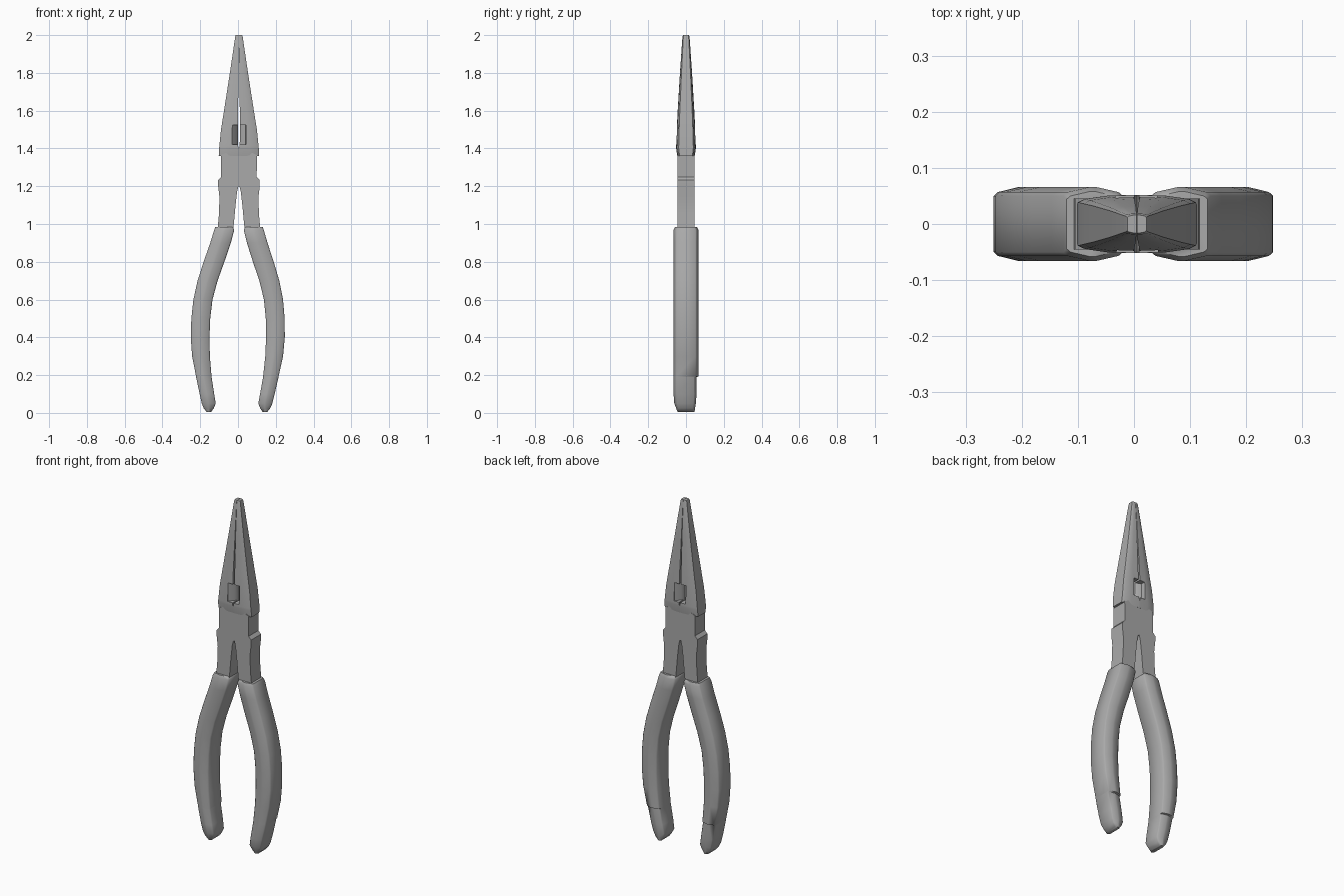
import bpy, bmesh, math

cube = bpy.data.objects.get("Cube")
if cube:
    bpy.data.objects.remove(cube, do_unlink=True)

CX = 0.005  # centre line of the head

steel = bpy.data.materials.new("grey")
steel.use_nodes = True
GREY = (0.4, 0.4, 0.4, 1)
steel.diffuse_color = GREY
steel.node_tree.nodes["Principled BSDF"].inputs["Base Color"].default_value = GREY


def loft(name, rings):
    """Closed solid through rings of equal point count."""
    bm = bmesh.new()
    rows = [[bm.verts.new(p) for p in ring] for ring in rings]
    n = len(rows[0])
    for a, b in zip(rows, rows[1:]):
        for i in range(n):
            j = (i + 1) % n
            bm.faces.new((a[i], a[j], b[j], b[i]))
    bm.faces.new(rows[0])
    bm.faces.new(rows[-1])
    bmesh.ops.recalc_face_normals(bm, faces=bm.faces)
    mesh = bpy.data.meshes.new(name)
    bm.to_mesh(mesh)
    bm.free()
    mesh.materials.append(steel)
    obj = bpy.data.objects.new(name, mesh)
    bpy.context.collection.objects.link(obj)
    return obj


def activate(obj):
    bpy.ops.object.select_all(action='DESELECT')
    obj.select_set(True)
    bpy.context.view_layer.objects.active = obj


def smooth(obj, degrees):
    activate(obj)
    bpy.ops.object.shade_smooth_by_angle(angle=math.radians(degrees))


# Handles: z, inner x, outer x, front depth, back depth
HANDLE = [
    (0.005, 0.142, 0.166, 0.045, 0.045),
    (0.025, 0.128, 0.182, 0.052, 0.048),
    (0.050, 0.118, 0.192, 0.062, 0.052),
    (0.100, 0.126, 0.203, 0.066, 0.056),
    (0.190, 0.140, 0.222, 0.066, 0.056),
    (0.193, 0.140, 0.222, 0.066, 0.066),
    (0.300, 0.149, 0.243, 0.066, 0.066),
    (0.400, 0.151, 0.250, 0.066, 0.066),
    (0.500, 0.147, 0.247, 0.066, 0.066),
    (0.600, 0.135, 0.236, 0.066, 0.066),
    (0.700, 0.108, 0.214, 0.066, 0.066),
    (0.800, 0.072, 0.182, 0.066, 0.066),
    (0.900, 0.038, 0.147, 0.066, 0.066),
    (0.968, 0.020, 0.126, 0.066, 0.066),
    (0.984, 0.028, 0.120, 0.058, 0.058),
]


def handle_ring(side, z, inner, outer, front, back):
    c, h = (inner + outer) / 2, (outer - inner) / 2
    skew = 0.023 * (z - 0.5) if side > 0 else 0
    quarter = [(1, 0.76), (0.86, 0.86), (0.1, 1)]
    half = quarter + [(-u, v) for u, v in reversed(quarter)]
    pts = [(u, v * back) for u, v in half]
    pts += [(u, -v * front) for u, v in reversed(half)]
    return [(side * (c + u * h) + skew, y, z) for u, y in pts]


for side, label in ((1, "left"), (-1, "right")):
    smooth(loft(label + "_handle", [handle_ring(side, *row) for row in HANDLE]), 62)

# Pivot block with the two shanks, cut from one flat profile
half_profile = [
    (0.030, 1.395), (0.095, 1.365), (0.094, 1.25), (0.110, 1.232), (0.110, 1.20),
    (0.103, 1.14), (0.106, 1.05), (0.116, 0.94), (0.035, 0.94), (0.027, 1.00),
    (0.018, 1.10), (0.010, 1.17), (0.003, 1.198),
]
outline = half_profile + [(-x, z) for x, z in reversed(half_profile)]
body = loft("pivot_body", [[(CX + x, y, z) for x, z in outline] for y in (-0.045, 0.045)])
smooth(body, 25)

# Jaws: z, half gap, half width, half depth
JAW = [
    (1.360, 0.000, 0.107, 0.046),
    (1.400, 0.000, 0.105, 0.052),
    (1.412, 0.004, 0.104, 0.052),
    (1.500, 0.005, 0.095, 0.049),
    (1.600, 0.0045, 0.079, 0.044),
    (1.800, 0.002, 0.048, 0.032),
    (1.990, 0.0006, 0.020, 0.019),
    (2.000, 0.0006, 0.017, 0.016),
]


def jaw_ring(side, z, gap, w, t):
    half = [(gap, t), (w * 0.5, t * 0.97), (w * 0.88, t * 0.86), (w, t * 0.74)]
    pts = half + [(x, -y) for x, y in reversed(half)]
    return [(CX + side * x, y, z) for x, y in pts]


# Cutter pocket: a sloped recess on the front, turned half round for the back
pocket = [(-0.036, -0.08), (-0.036, -0.048), (-0.012, -0.022), (-0.002, 0.0),
          (0.010, -0.012), (0.036, -0.022), (0.040, -0.08)]
cutters = []
for turn, label in ((1, "front"), (-1, "back")):
    cutter = loft(label + "_pocket_cutter",
                  [[(CX + turn * x, turn * y, z) for x, y in pocket] for z in (1.42, 1.525)])
    cutter.hide_render = True
    cutters.append(cutter)

for side, label in ((1, "left"), (-1, "right")):
    jaw = loft(label + "_jaw", [jaw_ring(side, *row) for row in JAW])
    activate(jaw)
    for cutter in cutters:
        mod = jaw.modifiers.new("pocket", 'BOOLEAN')
        mod.operation = 'DIFFERENCE'
        mod.solver = 'EXACT'
        mod.object = cutter
        bpy.ops.object.modifier_apply(modifier=mod.name)
    smooth(jaw, 35)

for cutter in cutters:
    bpy.data.objects.remove(cutter, do_unlink=True)
